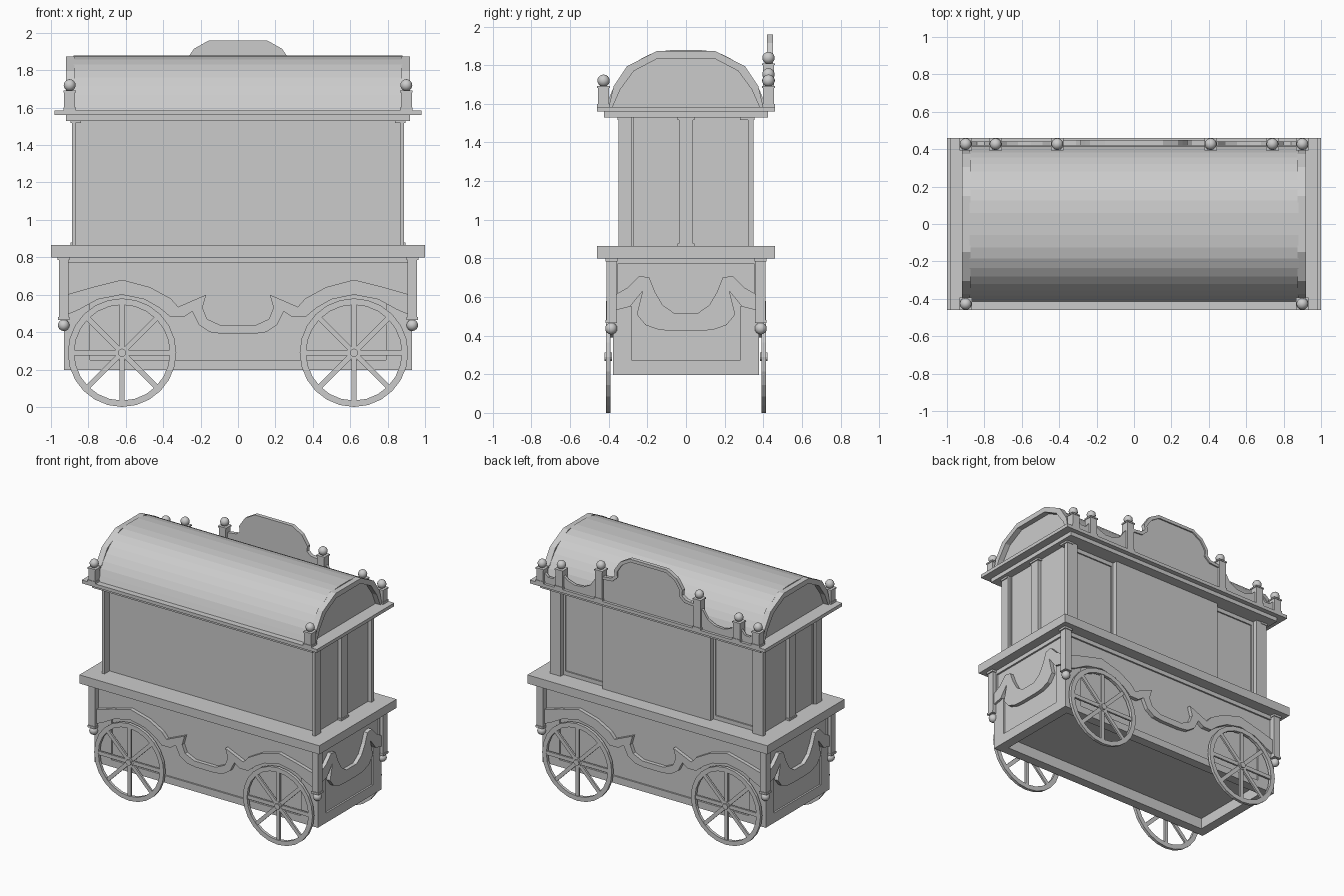
import bpy, bmesh, math
from mathutils import Matrix

if "Cube" in bpy.data.objects:
    bpy.data.objects.remove(bpy.data.objects["Cube"])


def finish(name, bm):
    bmesh.ops.recalc_face_normals(bm, faces=bm.faces[:])
    me = bpy.data.meshes.new(name)
    bm.to_mesh(me)
    bm.free()
    ob = bpy.data.objects.new(name, me)
    bpy.context.collection.objects.link(ob)
    return ob


def box(name, x0, x1, y0, y1, z0, z1):
    bm = bmesh.new()
    m = Matrix.Translation(((x0 + x1) / 2, (y0 + y1) / 2, (z0 + z1) / 2)) \
        @ Matrix.Diagonal((abs(x1 - x0), abs(y1 - y0), abs(z1 - z0), 1))
    bmesh.ops.create_cube(bm, size=1, matrix=m)
    return finish(name, bm)


def prism(name, pts, axis, d0, d1):
    """Extrude a (u, z) outline along x or y from d0 to d1."""
    bm = bmesh.new()
    vs = [bm.verts.new((u, d0, z) if axis == 'y' else (d0, u, z)) for u, z in pts]
    f = bm.faces.new(vs)
    r = bmesh.ops.extrude_face_region(bm, geom=[f])
    d = (0, d1 - d0, 0) if axis == 'y' else (d1 - d0, 0, 0)
    bmesh.ops.translate(bm, vec=d, verts=[v for v in r['geom'] if isinstance(v, bmesh.types.BMVert)])
    return finish(name, bm)


def mirrored(half):
    """Close a half outline (u >= 0) into a symmetric one."""
    return half + [(-u, z) for u, z in reversed(half)]


def ball(name, x, y, z, r=0.032):
    bm = bmesh.new()
    bmesh.ops.create_uvsphere(bm, u_segments=12, v_segments=8, radius=r,
                              matrix=Matrix.Translation((x, y, z)))
    for f in bm.faces:
        f.smooth = True
    return finish(name, bm)


def slab(name, axis, s, u0, u1, d0, d1, z0, z1):
    """Box on a wall: u runs along the wall, d is the distance from the middle."""
    if axis == 'y':
        return box(name, u0, u1, s * d0, s * d1, z0, z1)
    return box(name, s * d0, s * d1, u0, u1, z0, z1)


# lower body with a hollow underside
core = box("lower_body", -0.917, 0.917, -0.366, 0.366, 0.197, 0.8)
bm = bmesh.new()
bm.from_mesh(core.data)
bottom = min(bm.faces, key=lambda f: f.calc_center_median().z)
bmesh.ops.inset_region(bm, faces=[bottom], thickness=0.08)
r = bmesh.ops.extrude_face_region(bm, geom=[bottom])
bmesh.ops.translate(bm, vec=(0, 0, 0.08), verts=[v for v in r['geom'] if isinstance(v, bmesh.types.BMVert)])
if bottom.is_valid:
    bmesh.ops.delete(bm, geom=[bottom], context='FACES')
bmesh.ops.recalc_face_normals(bm, faces=bm.faces[:])
bm.to_mesh(core.data)
bm.free()

# draped bands: lower edge from the centre outward, then upper edge back
long_band = mirrored([(0.08, 0.39), (0.15, 0.40), (0.21, 0.44), (0.245, 0.51), (0.29, 0.48), (0.36, 0.48),
                      (0.42, 0.53), (0.5, 0.575), (0.62, 0.60), (0.75, 0.575), (0.85, 0.52), (0.92, 0.49),
                      (0.92, 0.60), (0.78, 0.64), (0.62, 0.68), (0.47, 0.64), (0.36, 0.58), (0.32, 0.535),
                      (0.17, 0.60), (0.19, 0.53), (0.165, 0.47), (0.09, 0.435)])
side_band = mirrored([(0.07, 0.425), (0.14, 0.43), (0.21, 0.455), (0.255, 0.51), (0.225, 0.63), (0.29, 0.55),
                      (0.37, 0.53), (0.37, 0.61), (0.30, 0.65), (0.24, 0.71), (0.19, 0.70),
                      (0.16, 0.625), (0.12, 0.557), (0.06, 0.516)])

# wall frames and bands on all four sides
for s in (-1, 1):
    for axis, w, inner, lip, d0, d1, band in (('y', 0.93, 0.79, 0.91, 0.366, 0.378, long_band),
                                              ('x', 0.366, 0.28, 0.355, 0.917, 0.93, side_band)):
        slab("bottom_rail", axis, s, -w, w, d0, d1, 0.197, 0.25 if axis == 'y' else 0.27)
        slab("top_rail", axis, s, -w, w, d0, d1, 0.77, 0.8)
        for t in (-1, 1):
            slab("lower_stile", axis, s, t * inner, t * w, d0, d1, 0.25, 0.55)
            slab("upper_stile", axis, s, t * lip, t * w, d0, d1, 0.55, 0.77)
        prism("draped_band", band, axis, s * (d0 - 0.005), s * (d1 + 0.016))

# corner pendants under the counter
for sx in (-1, 1):
    for sy in (-1, 1):
        def corner(name, x0, x1, y0, y1, z0, z1):
            return box(name, sx * x0, sx * x1, sy * y0, sy * y1, z0, z1)
        corner("corner_pendant", 0.905, 0.957, 0.36, 0.412, 0.475, 0.8)
        corner("pendant_foot", 0.902, 0.962, 0.357, 0.417, 0.465, 0.48)
        corner("pendant_head", 0.9, 0.966, 0.355, 0.418, 0.785, 0.8)
        ball("pendant_ball", sx * 0.932, sy * 0.387, 0.437, 0.031)

# counter and eaves
box("counter", -1, 1, -0.46, 0.46, 0.8, 0.865)
box("lower_eave", -0.92, 0.92, -0.425, 0.425, 1.53, 1.56)
box("upper_eave", -0.98, 0.98, -0.46, 0.46, 1.56, 1.585)

# cabin: core, front reveals, side posts and back wall with two framed door recesses
box("cabin_core", -0.86, 0.86, -0.29, 0.305, 0.865, 1.53)
for s in (-1, 1):
    box("front_corner", s * 0.868, s * 0.888, -0.35, -0.28, 0.865, 1.53)
    box("front_wall_edge", s * 0.85, s * 0.87, -0.29, -0.27, 0.865, 1.53)
    box("back_corner", s * 0.80, s * 0.888, 0.325, 0.35, 0.865, 1.53)
    box("back_corner_inner", s * 0.80, s * 0.86, 0.30, 0.33, 0.865, 1.53)
    for x0, x1 in ((0.45, 0.465), (0.785, 0.80)):
        box("door_stile", s * x0, s * x1, 0.30, 0.315, 0.865, 1.53)
    for z0, z1 in ((0.865, 0.895), (1.50, 1.53)):
        box("door_rail", s * 0.45, s * 0.80, 0.30, 0.315, z0, z1)
    box("side_pilaster", s * 0.85, s * 0.888, -0.035, 0.035, 0.865, 1.53)
    box("side_post_back", s * 0.85, s * 0.888, 0.32, 0.35, 0.865, 1.53)
    for z in (0.865, 1.517):
        box("pilaster_cap", s * 0.85, s * 0.895, -0.045, 0.045, z, z + 0.013)
    for y0, y1 in ((-0.355, -0.28), (0.28, 0.355)):
        box("corner_cap", s * 0.84, s * 0.895, y0, y1, 1.517, 1.53)
box("back_wall_centre", -0.45, 0.45, 0.30, 0.35, 0.865, 1.53)

# barrel roof with facetted end arches and sunken gables
barrel = mirrored([(0.415, 1.585), (0.40, 1.625), (0.382, 1.67), (0.355, 1.715), (0.32, 1.76), (0.28, 1.80),
                   (0.235, 1.832), (0.185, 1.857), (0.125, 1.873), (0.06, 1.88)])
outer = mirrored([(0.40, 1.585), (0.375, 1.69), (0.305, 1.795), (0.15, 1.874)])
inner = mirrored([(0.38, 1.585), (0.34, 1.675), (0.27, 1.77), (0.145, 1.836)])
prism("barrel_roof", barrel, 'x', -0.88, 0.88)
for s in (-1, 1):
    prism("end_arch", outer + inner[::-1], 'x', s * 0.875, s * 0.92)


# finials on square pedestals
def finial(x, y, top):
    box("finial_post", x - 0.029, x + 0.029, y - 0.029, y + 0.029, 1.585, top)
    box("finial_cap", x - 0.034, x + 0.034, y - 0.033, y + 0.033, top - 0.01, top)
    box("finial_base", x - 0.034, x + 0.034, y - 0.033, y + 0.033, 1.585, 1.60)
    ball("finial_ball", x, y, top + 0.028)


for s in (-1, 1):
    finial(s * 0.9, -0.427, 1.692)
    for x, top in ((0.9, 1.692), (0.74, 1.725), (0.41, 1.81)):
        finial(s * x, 0.427, top)

# scalloped crest board along the back
crest = [(0.9, 1.585), (0.9, 1.66), (0.87, 1.66), (0.84, 1.635), (0.80, 1.635), (0.77, 1.67), (0.71, 1.68),
         (0.68, 1.655), (0.62, 1.635), (0.55, 1.64), (0.49, 1.67), (0.45, 1.73), (0.39, 1.765),
         (0.31, 1.775), (0.28, 1.80), (0.285, 1.84), (0.26, 1.88), (0.235, 1.915), (0.155, 1.96)]
prism("crest_board", mirrored(crest), 'y', 0.42, 0.44)
trim = crest[-1:-7:-1] + [(0.385, 1.765), (0.385, 1.745), (0.30, 1.752), (0.257, 1.79),
                          (0.26, 1.835), (0.238, 1.87), (0.217, 1.897), (0.15, 1.937)]
prism("crest_trim", trim + [(-u, z) for u, z in trim[::-1]], 'y', 0.43, 0.45)


# spoked wheels
def wheel(x, s):
    bm = bmesh.new()
    n, rings = 24, []
    for r, y in ((0.29, -0.011), (0.29, 0.011), (0.256, 0.011), (0.256, -0.011)):
        rings.append([bm.verts.new((r * math.cos(2 * math.pi * i / n), y, r * math.sin(2 * math.pi * i / n)))
                      for i in range(n)])
    for k in range(4):
        a, b = rings[k], rings[(k + 1) % 4]
        for i in range(n):
            bm.faces.new((a[i], a[(i + 1) % n], b[(i + 1) % n], b[i]))
    for i in range(4):
        m = Matrix.Rotation(i * math.pi / 4, 4, 'Y') @ Matrix.Diagonal((0.52, 0.014, 0.028, 1))
        bmesh.ops.create_cube(bm, size=1, matrix=m)
    for r, depth in ((0.034, 0.02), (0.022, 0.04)):
        bmesh.ops.create_cone(bm, cap_ends=True, segments=12, radius1=r, radius2=r, depth=depth,
                              matrix=Matrix.Rotation(math.pi / 2, 4, 'X'))
    ob = finish("wheel", bm)
    ob.location = (x, s * 0.402, 0.29)


for s in (-1, 1):
    for x in (-0.62, 0.62):
        wheel(x, s)
